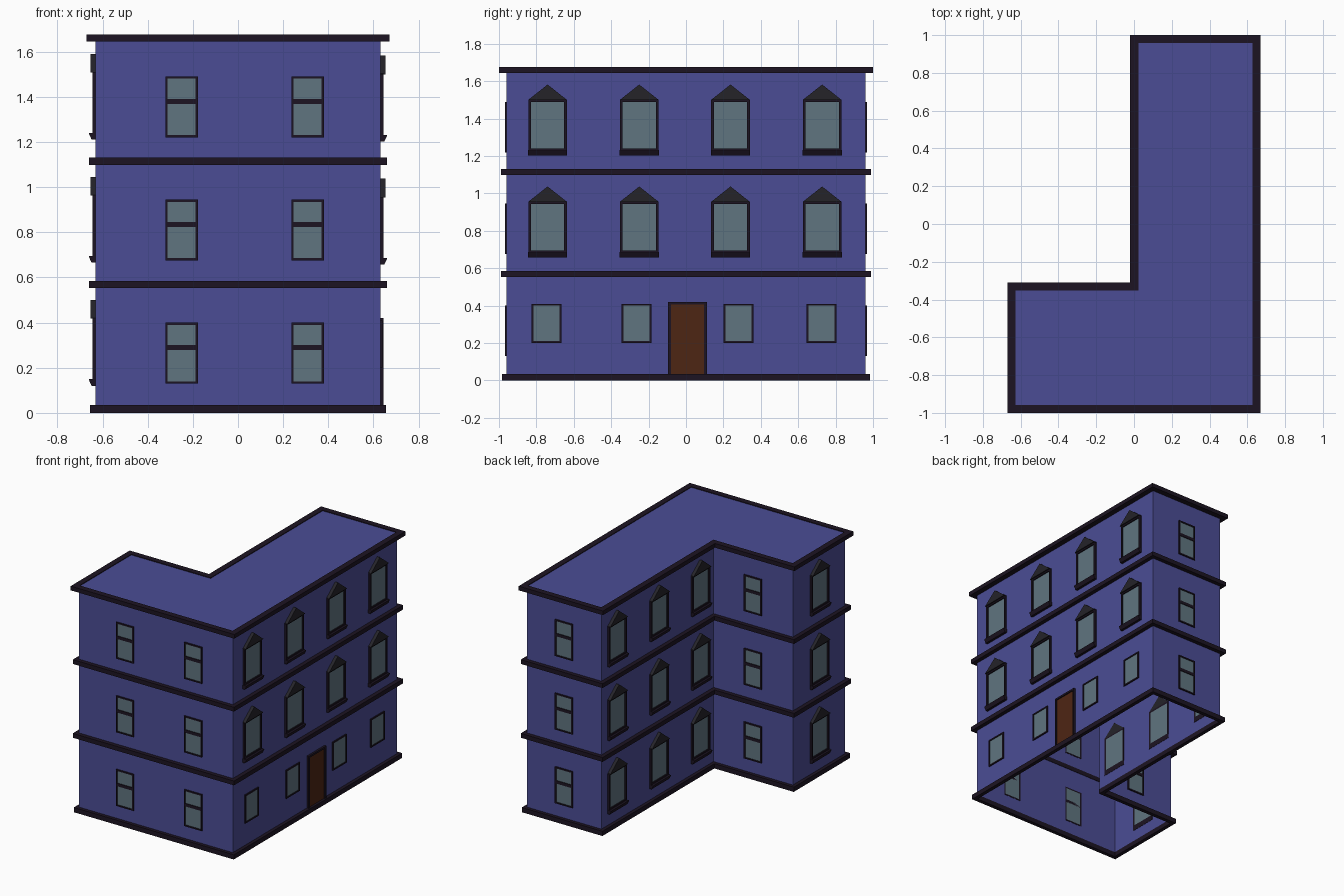
import bpy, bmesh
from math import radians

if "Cube" in bpy.data.objects:
    bpy.data.objects.remove(bpy.data.objects["Cube"])


def material(name, rgb):
    m = bpy.data.materials.new(name)
    m.diffuse_color = (*rgb, 1)
    m.use_nodes = True
    m.node_tree.nodes["Principled BSDF"].inputs["Base Color"].default_value = m.diffuse_color
    return m


WALL = material("wall_blue", (0.07, 0.073, 0.30))
TRIM = material("dark_trim", (0.012, 0.007, 0.016))
GABLE = material("dark_gable", (0.018, 0.017, 0.022))
GLASS = material("glass_grey", (0.117, 0.178, 0.216))
DOOR = material("door_brown", (0.076, 0.019, 0.007))


def mesh_from(bm, name, mat):
    bmesh.ops.recalc_face_normals(bm, faces=bm.faces)
    me = bpy.data.meshes.new(name)
    bm.to_mesh(me)
    bm.free()
    me.materials.append(mat)
    return me


def place(name, me, loc=(0, 0, 0), angle=0):
    ob = bpy.data.objects.new(name, me)
    ob.location = loc
    ob.rotation_euler.z = radians(angle)
    bpy.context.collection.objects.link(ob)


def outline(d):
    """L-shaped footprint, offset outwards by d."""
    return [(-.63 - d, -.96 - d), (.63 + d, -.96 - d), (.63 + d, .96 + d),
            (.02 - d, .96 + d), (.02 - d, -.35 + d), (-.63 - d, -.35 + d)]


def loop(bm, d, z):
    return [bm.verts.new((x, y, z)) for x, y in outline(d)]


def bridge(bm, a, b):
    for i in range(len(a)):
        j = (i + 1) % len(a)
        bm.faces.new((a[i], a[j], b[j], b[i]))


# Walls and flat roof: a shell open at the bottom
bm = bmesh.new()
low, high = loop(bm, 0, 0), loop(bm, 0, 1.67)
bridge(bm, low, high)
bm.faces.new(high)
place("walls_and_roof", mesh_from(bm, "walls_and_roof", WALL))

# Trim bands round the L
for name, z0, z1, d in (("base_band", 0, .035, .025), ("first_floor_band", .552, .584, .03),
                        ("second_floor_band", 1.098, 1.13, .03), ("roof_cornice", 1.644, 1.675, .04)):
    bm = bmesh.new()
    rings = [loop(bm, d, z0), loop(bm, d, z1), loop(bm, -.003, z1), loop(bm, -.003, z0)]
    for k in range(4):
        bridge(bm, rings[k], rings[(k + 1) % 4])
    place(name, mesh_from(bm, name, TRIM))


# Wall fittings, drawn in wall space: x along the wall, -y outwards
def prism(bm, pts, axis, a, b):
    """Extrude a profile: axis 'y' takes (x, z) points, axis 'x' takes (y, z) points."""
    def put(p, t):
        return bm.verts.new((p[0], t, p[1]) if axis == 'y' else (t, p[0], p[1]))
    lo, hi = [put(p, a) for p in pts], [put(p, b) for p in pts]
    bm.faces.new(lo)
    bm.faces.new(hi)
    bridge(bm, lo, hi)


def box(bm, x0, x1, z0, z1, out):
    prism(bm, [(x0, z0), (x1, z0), (x1, z1), (x0, z1)], 'y', -out, .002)


def frame(bm, w, h, t, out):
    for s in (-1, 1):
        x = sorted((s * w / 2, s * (w / 2 - t)))
        box(bm, x[0], x[1], 0, h, out)
    box(bm, -w / 2 + t, w / 2 - t, h - t, h, out)
    box(bm, -w / 2 + t, w / 2 - t, 0, t, out)


def panel(name, w, h, t, out, mat):
    bm = bmesh.new()
    box(bm, -w / 2 + t, w / 2 - t, t, h - t, out)
    return mesh_from(bm, name, mat)


# Sash window with a middle bar
bm = bmesh.new()
frame(bm, .144, .27, .01, .009)
box(bm, -.062, .062, .148, .17, .009)
sash = [("sash_frame", mesh_from(bm, "sash_frame", TRIM)),
        ("sash_glass", panel("sash_glass", .144, .27, .01, .004, GLASS))]

# Small plain window
bm = bmesh.new()
frame(bm, .16, .21, .01, .009)
small = [("small_window_frame", mesh_from(bm, "small_window_frame", TRIM)),
         ("small_window_glass", panel("small_window_glass", .16, .21, .01, .004, GLASS))]

# Tall window with a sloped sill and a gable head
bm = bmesh.new()
frame(bm, .206, .275, .014, .014)
prism(bm, [(.002, -.025), (-.018, -.025), (-.03, 0), (-.03, .004), (.002, .004)], 'x', -.105, .105)
tall_frame = mesh_from(bm, "tall_window_frame", TRIM)
bm = bmesh.new()
prism(bm, [(-.105, .272), (.105, .272), (0, .355)], 'y', -.023, .002)
tall = [("tall_window_frame", tall_frame),
        ("tall_window_gable", mesh_from(bm, "tall_window_gable", GABLE)),
        ("tall_window_glass", panel("tall_window_glass", .206, .275, .014, .005, GLASS))]

# Door
bm = bmesh.new()
frame(bm, .206, .42, .014, .015)
door = [("door_frame", mesh_from(bm, "door_frame", TRIM)),
        ("door_leaf", panel("door_leaf", .206, .42, .014, .007, DOOR))]


def fit(parts, x, y, z, angle):
    for name, me in parts:
        place(name, me, (x, y, z), angle)


# Set the fittings on every storey
for floor in range(3):
    up = floor * .545
    for x, y, a in ((-.25, -.96, 0), (.308, -.96, 0), (.325, .96, 180), (-.305, -.35, 180)):
        fit(sash, x, y, .13 + up, a)
    for x, y in ((.02, .785), (.02, .295), (.02, -.19), (-.63, -.655)):
        fit(tall, x, y, .145 + up, -90)
    if floor:
        for y in (-.74, -.25, .238, .728):
            fit(tall, .63, y, .137 + up, 90)
for y in (-.745, -.265, .28, .725):
    fit(small, .63, y, .2, 90)
fit(door, .63, .008, 0, 90)
